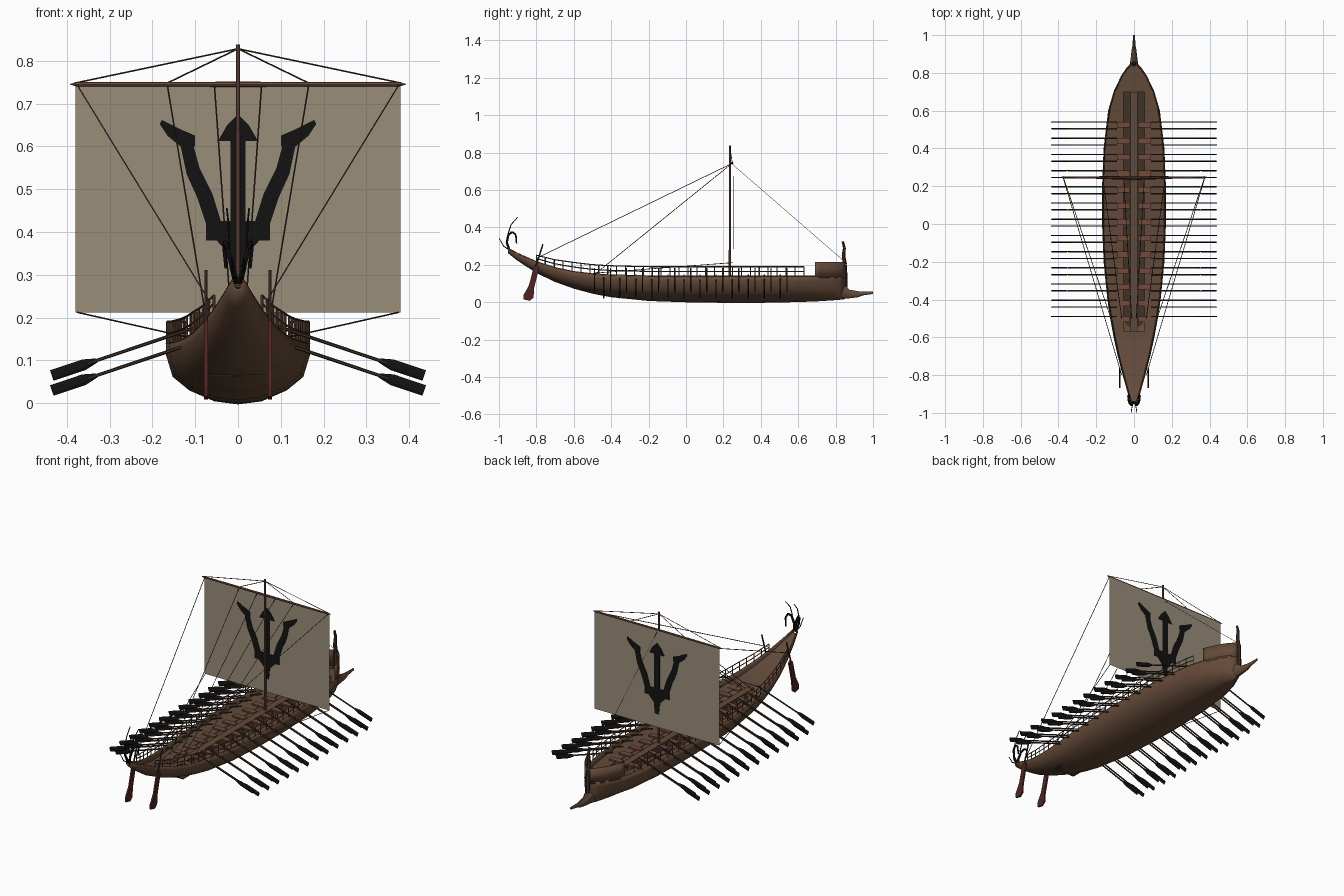
import bpy, bmesh, math
from mathutils import Vector, Matrix

cube = bpy.data.objects.get("Cube")
if cube:
    bpy.data.objects.remove(cube)


def material(name, r, g, b):
    m = bpy.data.materials.new(name)
    m.use_nodes = True
    m.diffuse_color = (r, g, b, 1)
    bsdf = next(n for n in m.node_tree.nodes if n.type == 'BSDF_PRINCIPLED')
    bsdf.inputs["Base Color"].default_value = (r, g, b, 1)
    bsdf.inputs["Roughness"].default_value = 0.9
    return m


WOOD = material("hull brown", .13, .07, .04)
DECK = material("deck brown", .12, .068, .042)
SPAR = material("red brown spar", .17, .07, .043)
DARK = material("dark timber", .05, .032, .02)
BLACK = material("black", .006, .006, .006)
RED = material("dark red", .08, .018, .016)
ROPE = material("rope", .06, .045, .032)
CLOTH = material("sail cloth", .32, .27, .19)


def finish(name, bm, mat, smooth=False, thick=0):
    bmesh.ops.recalc_face_normals(bm, faces=bm.faces)
    me = bpy.data.meshes.new(name)
    bm.to_mesh(me)
    bm.free()
    me.materials.append(mat)
    ob = bpy.data.objects.new(name, me)
    bpy.context.collection.objects.link(ob)
    if thick:
        mod = ob.modifiers.new("thickness", 'SOLIDIFY')
        mod.thickness = thick
        mod.offset = 0
    if smooth:
        bpy.ops.object.select_all(action='DESELECT')
        ob.select_set(True)
        bpy.context.view_layer.objects.active = ob
        bpy.ops.object.shade_smooth_by_angle(angle=math.radians(35))
    return ob


def rod(bm, a, b, r, r2=None, sides=6, flat=1):
    """Tapered bar from a to b; flat squashes it along y."""
    a, b = Vector(a), Vector(b)
    d = b - a
    m = (Matrix.Translation((a + b) / 2) @ Matrix.Diagonal((1, flat, 1, 1))
         @ d.to_track_quat('Z', 'Y').to_matrix().to_4x4())
    bmesh.ops.create_cone(bm, cap_ends=True, segments=sides, radius1=r,
                          radius2=r if r2 is None else r2, depth=d.length, matrix=m)


def path(bm, pts, r, tip):
    n = len(pts) - 1
    for i in range(n):
        rod(bm, pts[i], pts[i + 1], r + (tip - r) * i / n, r + (tip - r) * (i + 1) / n)


def box(bm, c, size):
    bmesh.ops.create_cube(bm, size=1, matrix=Matrix.Translation(c) @ Matrix.Diagonal((*size, 1)))


def loft(bm, rows):
    rows = [[bm.verts.new(p) for p in row] for row in rows]
    for p, q in zip(rows, rows[1:]):
        for i in range(len(p) - 1):
            bm.faces.new((p[i], p[i + 1], q[i + 1], q[i]))


# Hull lines: y, half width, keel height, sheer height
LINES = [(-.95, .012, .265, .287), (-.9, .028, .225, .26), (-.8, .056, .16, .216),
         (-.7, .082, .112, .184), (-.6, .104, .076, .163), (-.5, .122, .049, .151),
         (-.4, .137, .03, .145), (-.2, .157, .01, .14), (0, .165, .003, .14),
         (.2, .165, 0, .14), (.4, .157, 0, .14), (.6, .133, .004, .14),
         (.7, .104, .008, .14), (.78, .066, .013, .14), (.82, .04, .016, .14),
         (.85, .01, .02, .14)]


def at(y):
    for p, q in zip(LINES, LINES[1:]):
        if y <= q[0]:
            t = max(0, (y - p[0]) / (q[0] - p[0]))
            return [p[i] + (q[i] - p[i]) * t for i in (1, 2, 3)]
    return LINES[-1][1:]


def span(a, b, n):
    return [a + (b - a) * i / n for i in range(n + 1)]


SECTION = [(1, 1), (1, .8), (.91, .45), (.68, .23), (.33, .05), (0, 0)]
SECTION += [(-x, z) for x, z in SECTION[-2::-1]]
bm = bmesh.new()
loft(bm, [[(w * fx, y, k + (s - k) * fz) for fx, fz in SECTION] for y, w, k, s in LINES])
finish("hull", bm, WOOD, True, .006)

# Raised bow bulwark with a rear bulkhead on each side
bm = bmesh.new()
for sx in (-1, 1):
    loft(bm, [[(sx * at(y)[0], y, z) for z in (.13, .215)] for y in span(.69, .85, 8)])
finish("bow_bulwark", bm, WOOD, True, .006)


# Decks
def deck_strip(name, a, b, inner, mat=DECK):
    bm = bmesh.new()
    for sx in (-1, 1):
        rows = []
        for y in span(a, b, 16):
            w, k, s = at(y)
            z = s - min(.03, .35 * (s - k))
            rows.append([(sx * min(inner, w), y, z), (sx * w * .97, y, z)])
        loft(bm, rows)
    return finish(name, bm, mat, False, .004)


deck_strip("stern_deck", -.94, -.57, 0)
deck_strip("side_decks", -.57, .7, .055)
deck_strip("bow_deck", .7, .845, 0)
bm = bmesh.new()
box(bm, (0, .065, .065), (.13, 1.27, .004))
finish("well_floor", bm, DARK)
bm = bmesh.new()
box(bm, (0, .065, .115), (.036, 1.27, .01))
finish("gangway", bm, DECK)

# Rowing benches and gangway posts
OAR_Y = [.54 - .0858 * i for i in range(13)]
bm = bmesh.new()
for y in OAR_Y:
    for sx in (-1, 1):
        box(bm, (sx * .056, y - .015, .12), (.07, .03, .008))
        box(bm, (sx * .016, y - .05, .09), (.008, .008, .05))
finish("benches", bm, SPAR)


# Railings
def rail_point(sx, y, f):
    w, k, s = at(y)
    return (sx * w, y, s + f * (.05 if y > -.6 else .05 + (y + .6) * .07))


bm = bmesh.new()
ys = span(-.8, .63, 30)
for sx in (-1, 1):
    for y in ys:
        rod(bm, rail_point(sx, y, -.1), rail_point(sx, y, 1), .003, sides=4)
    for f in (.5, 1):
        for p, q in zip(ys, ys[1:]):
            rod(bm, rail_point(sx, p, f), rail_point(sx, q, f), .003, sides=4)
    for p, q in zip(LINES[:-1], LINES[1:]):
        rod(bm, (sx * p[1], p[0], p[3]), (sx * q[1], q[0], q[3]), .004, sides=4)
finish("railings", bm, WOOD)

# Two banks of oars
shafts, blades = bmesh.new(), bmesh.new()
for sx in (-1, 1):
    for bank, (shift, drop) in enumerate(((0, 0), (-.036, .035))):
        for y in OAR_Y[:13 - bank]:
            def on(x):
                return (sx * x, y + shift, .155 - drop - (x - .165) * .335)
            rod(shafts, on(.09), on(.35), .004)
            rod(blades, on(.33), on(.36), .005, .013, 6, .3)
            rod(blades, on(.36), on(.435), .013, .013, 6, .3)
finish("oar_shafts", shafts, DARK)
finish("oar_blades", blades, BLACK)

# Steering oars
handles, paddles = bmesh.new(), bmesh.new()
for sx in (-1, 1):
    x = sx * .075
    rod(handles, (x, -.765, .31), (x, -.81, .17), .004)
    loft_pts = [(-.798, .2), (-.785, .185), (-.812, .075), (-.815, .025),
                (-.835, .008), (-.868, .015), (-.868, .04), (-.84, .09), (-.815, .185)]
    vs = [paddles.verts.new((x, y, z)) for y, z in loft_pts]
    paddles.faces.new(vs)
finish("steering_handles", handles, DARK)
finish("steering_blades", paddles, RED, False, .009)

# Stempost and ram
bm = bmesh.new()
path(bm, [(0, .852, .03), (0, .85, .2), (0, .842, .25), (0, .847, .29), (0, .838, .325)],
     .013, .006)
finish("stempost", bm, DARK, True)
bm = bmesh.new()
RAM = [(.81, .03, .018, .11), (.85, .022, .018, .095), (.875, .018, .02, .068),
       (.92, .013, .026, .06), (.945, .008, .036, .058), (1, .005, .044, .058)]
loft(bm, [[(w * math.cos(a), y, (lo + hi) / 2 + (hi - lo) / 2 * math.sin(a))
           for a in span(0, math.tau, 10)] for y, w, lo, hi in RAM])
bmesh.ops.remove_doubles(bm, verts=bm.verts, dist=.0001)
bmesh.ops.holes_fill(bm, edges=bm.edges)
finish("ram", bm, WOOD, True)

# Curled stern ornament
bm = bmesh.new()
for sx in (-1, 1):
    path(bm, [(sx * .004, -.945, .28), (sx * .014, -.958, .32), (sx * .024, -.95, .36),
              (sx * .03, -.93, .376), (sx * .032, -.91, .362), (sx * .028, -.906, .315)],
         .007, .004)
    path(bm, [(sx * .02, -.952, .365), (sx * .022, -.935, .415), (sx * .026, -.9, .455)],
         .003, .002)
    path(bm, [(sx * .004, -.945, .28), (sx * .012, -.975, .3), (sx * .015, -.998, .34)],
         .003, .002)
finish("stern_ornament", bm, BLACK, True)

# Mast and yard
bm = bmesh.new()
rod(bm, (0, .235, .06), (0, .235, .838), .007, .005, 10)
finish("mast", bm, SPAR, True)
bm = bmesh.new()
for sx in (-1, 1):
    rod(bm, (0, .247, .745), (sx * .37, .247, .745), .006, .005, 8)
    rod(bm, (sx * .37, .247, .745), (sx * .392, .247, .745), .007, .001, 8)
finish("yard", bm, SPAR, True)

# Sail with a painted trident
bm = bmesh.new()
loft(bm, [[(x, .252, z) for x in (-.38, .38)] for z in (.212, .742)])
finish("sail", bm, CLOTH)
bm = bmesh.new()


def plate(pts):
    bm.faces.new([bm.verts.new((x, .252, z)) for x, z in pts])


plate([(-.018, .39), (.018, .39), (.018, .615), (-.018, .615)])
plate([(-.047, .612), (.047, .612), (.025, .65), (0, .675), (-.025, .65)])
plate([(-.012, .285), (.012, .285), (.018, .345), (.05, .38), (-.05, .38), (-.018, .345)])
plate([(-.075, .38), (.075, .38), (.075, .425), (-.075, .425)])
for sx in (-1, 1):
    plate([(sx * x, z) for x, z in ((.075, .42), (.04, .425), (.06, .49), (.09, .55),
          (.105, .605), (.135, .605), (.12, .535), (.095, .48))])
    plate([(sx * x, z) for x, z in ((.1, .6), (.1, .625), (.135, .64), (.178, .662),
          (.183, .652), (.165, .625), (.135, .6))])
finish("trident_paint", bm, BLACK, False, .004)

# Rigging
bm = bmesh.new()
TOP = (0, .235, .828)
for sx in (-1, 1):
    for a, b in ((TOP, (sx * .38, .247, .748)), (TOP, (sx * .165, .247, .748)),
                 ((sx * .375, .245, .742), (sx * .065, -.8, .235)),
                 ((sx * .165, .245, .742), (sx * .065, -.5, .14)),
                 ((sx * .055, .245, .742), (sx * .012, -.5, .14)),
                 ((sx * .375, .25, .212), (sx * .122, -.5, .155))):
        rod(bm, a, b, .0018, sides=4)
rod(bm, (0, .24, .745), (0, .845, .22), .001, sides=4)
finish("rigging", bm, ROPE)
